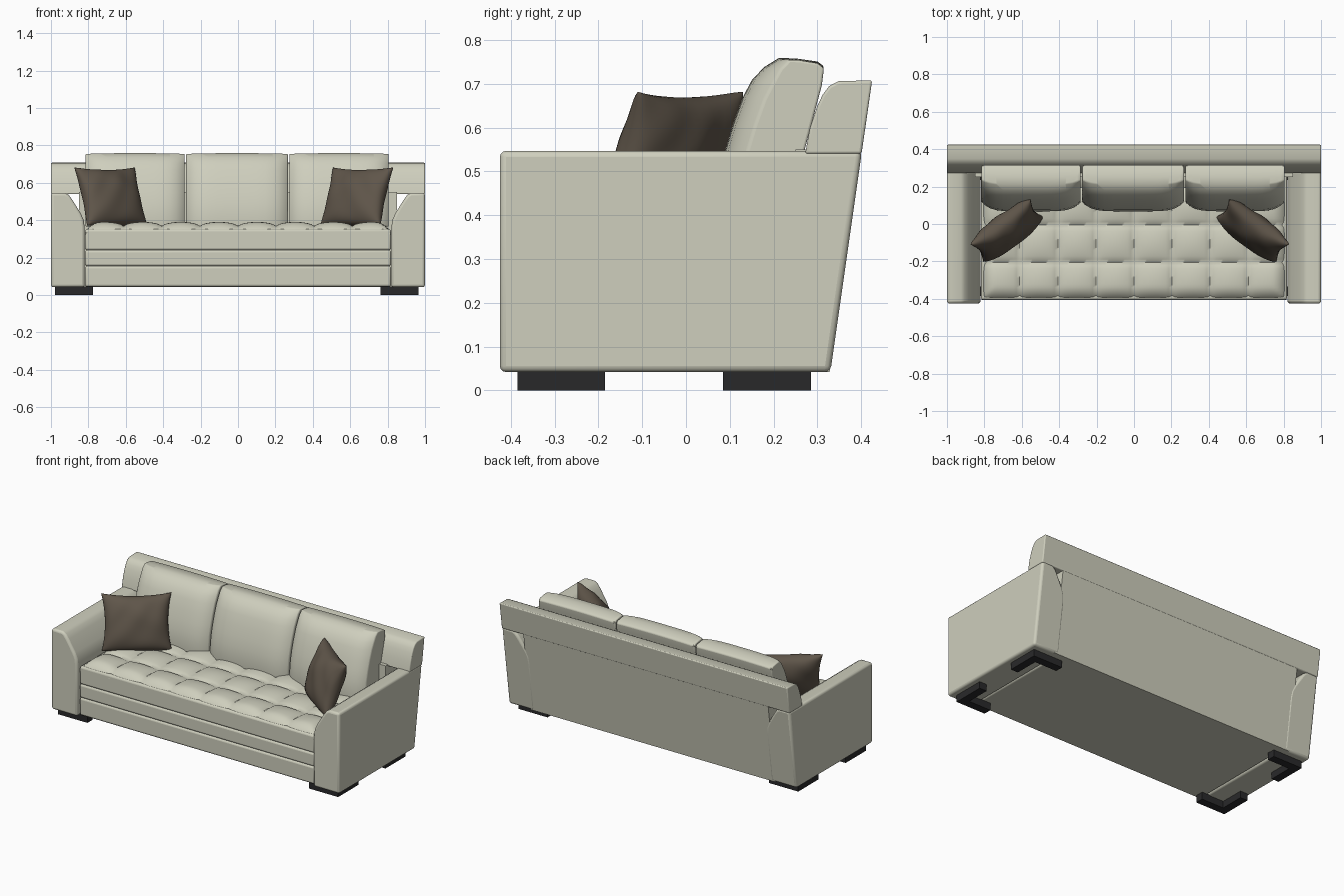
import bpy, bmesh, math
from mathutils import Vector

if "Cube" in bpy.data.objects:
    bpy.data.objects.remove(bpy.data.objects["Cube"])


def material(name, rgb):
    m = bpy.data.materials.new(name)
    m.diffuse_color = (*rgb, 1)
    m.use_nodes = True
    m.node_tree.nodes["Principled BSDF"].inputs["Base Color"].default_value = m.diffuse_color
    return m


CREAM = material("cream upholstery", (0.62, 0.62, 0.51))
BROWN = material("dark brown fabric", (0.115, 0.092, 0.068))
BLACK = material("black feet", (0.022, 0.022, 0.023))


def finish(name, bm, mat, bevel=0, segments=3, angle=40):
    bmesh.ops.recalc_face_normals(bm, faces=bm.faces)
    me = bpy.data.meshes.new(name)
    bm.to_mesh(me)
    bm.free()
    ob = bpy.data.objects.new(name, me)
    bpy.context.collection.objects.link(ob)
    me.materials.append(mat)
    if bevel:
        b = ob.modifiers.new("soft edges", 'BEVEL')
        b.width, b.segments, b.limit_method = bevel, segments, 'ANGLE'
        b.angle_limit = math.radians(35)
    bpy.ops.object.select_all(action='DESELECT')
    ob.select_set(True)
    bpy.context.view_layer.objects.active = ob
    bpy.ops.object.shade_smooth_by_angle(angle=math.radians(angle))
    return ob


def loft(name, rings, mat, bevel=0, **kw):
    """Skin a list of equal-length closed rings and cap both ends."""
    bm = bmesh.new()
    vs = [[bm.verts.new(p) for p in r] for r in rings]
    n = len(vs[0])
    for a, b in zip(vs, vs[1:]):
        for i in range(n):
            bm.faces.new((a[i], a[(i + 1) % n], b[(i + 1) % n], b[i]))
    bm.faces.new(vs[0])
    bm.faces.new(vs[-1])
    return finish(name, bm, mat, bevel, **kw)


def prism_x(name, yz, x0, x1, mat, bevel=0, **kw):
    return loft(name, [[(x, y, z) for y, z in yz] for x in (x0, x1)], mat, bevel, **kw)


def rect(y0, y1, z0, z1):
    return [(y0, z0), (y1, z0), (y1, z1), (y0, z1)]


def back_y(z):
    """Raked plane of the sofa's rear."""
    return 0.33 + (z - 0.045) * 0.143


# arms: sloped inner shoulder, raked rear
ARM = [(1, 0.042), (1, 0.547), (0.925, 0.547), (0.905, 0.535), (0.885, 0.508),
       (0.84, 0.435), (0.825, 0.40), (0.82, 0.36), (0.82, 0.042)]
for side, s in (("left", -1), ("right", 1)):
    loft(side + "_arm", [[(s * x, -0.425, z) for x, z in ARM],
                         [(s * x, back_y(z), z) for x, z in ARM]], CREAM, 0.014)

# back: full-width top rail over the arms, lower panel between them
RAIL = [(0.272, 0.54), (0.283, 0.60), (0.30, 0.65), (0.312, 0.675), (0.327, 0.695),
        (0.348, 0.706), (0.425, 0.708), (back_y(0.54), 0.54)]
prism_x("back_rail", RAIL, -1, 1, CREAM, 0.006)
LOWER = [(0.25, 0.042), (0.25, 0.55), (back_y(0.55) - 0.002, 0.55), (0.328, 0.042)]
prism_x("back_panel", LOWER, -0.85, 0.85, CREAM)

# base bands and seat slab
for name, z0, z1 in (("base_rail", 0.045, 0.155), ("middle_band", 0.155, 0.24),
                     ("seat_slab", 0.24, 0.352)):
    prism_x(name, rect(-0.405, 0.29, z0, z1), -0.818, 0.818, CREAM, 0.012)

# tufted seat top: 8 columns of squares, rounded off at the front and sides
bm = bmesh.new()
NX, NY, X0, Y0, CELL = 96, 42, -0.815, -0.405, 0.2
grid = []
for j in range(NY + 1):
    row = []
    for i in range(NX + 1):
        u, v = i / 12, j / 12
        su = abs(math.sin(math.pi * u)) ** 0.55
        sv = abs(math.sin(math.pi * v)) ** 0.55
        edge = min(u, 8 - u, v) / 0.35
        drop = 0.03 * max(0, 1 - edge) ** 2
        z = 0.362 + 0.006 * su + 0.007 * sv + 0.016 * su * sv - drop
        row.append(bm.verts.new((X0 + u * 0.20375, Y0 + v * CELL, z)))
    grid.append(row)
for a, b in zip(grid, grid[1:]):
    for i in range(NX):
        bm.faces.new((a[i], a[i + 1], b[i + 1], b[i]))
rim = bmesh.ops.extrude_edge_only(bm, edges=[e for e in bm.edges if e.is_boundary])
for v in rim["geom"]:
    if isinstance(v, bmesh.types.BMVert):
        v.co.z = 0.325
bmesh.ops.holes_fill(bm, edges=[e for e in bm.edges if e.is_boundary], sides=0)
finish("tufted_seat", bm, CREAM, angle=60)

# three back cushions with bulging fronts
CUSHION = [(0.25, 0.37), (0.07, 0.37), (0.068, 0.42), (0.076, 0.49), (0.09, 0.55),
           (0.108, 0.61), (0.13, 0.67), (0.15, 0.708), (0.178, 0.738), (0.212, 0.759),
           (0.25, 0.758), (0.30, 0.751), (0.315, 0.74), (0.31, 0.70), (0.27, 0.55)]
for name, x0, x1 in (("left", -0.815, -0.285), ("middle", -0.277, 0.267), ("right", 0.275, 0.805)):
    rings = []
    for k in range(17):
        s = math.sin(math.pi / 2 * (k / 8 - 1))
        push = 0.05 * abs(s) ** 6
        x = (x0 + x1) / 2 + s * (x1 - x0) / 2
        rings.append([(x, y + push * max(0, min(1, (0.27 - y) / 0.12)),
                       z - 0.004 * s * s) for y, z in CUSHION])
    loft(name + "_back_cushion", rings, CREAM, 0.012)


# throw pillows: two puffed sheets joined at a pinched rim
def pillow(name, centre, mirror):
    w = Vector((0.8, 0.6, 0))
    up = Vector((-0.065, 0.087, 0.295)).normalized()
    n = w.cross(up)
    bm = bmesh.new()
    N = 24
    for face in (-1, 1):
        vs = []
        for j in range(N + 1):
            for i in range(N + 1):
                u = math.sin(math.pi / 2 * (2 * i / N - 1))
                v = math.sin(math.pi / 2 * (2 * j / N - 1))
                a, b = 1 - u * u, 1 - v * v
                puff = 0.078 * (a * b) ** 0.42
                crease = 0.006 * math.sin(5 * u + 3 * v * u + face) * math.sin(4 * v - 2 * u) * (a * b) ** 0.3
                p = (w * u * 0.20 * (1 - 0.10 * b) + up * v * 0.165 * (1 - 0.11 * a * (v > 0))
                     + n * (face * puff + crease * (a * b > 1e-6)))
                vs.append(bm.verts.new((centre[0] + mirror * p.x, centre[1] + p.y, centre[2] + p.z)))
        for j in range(N):
            for i in range(N):
                k = j * (N + 1) + i
                bm.faces.new((vs[k], vs[k + 1], vs[k + N + 2], vs[k + N + 1]))
    bmesh.ops.remove_doubles(bm, verts=bm.verts, dist=1e-5)
    finish(name, bm, BROWN, angle=80)


pillow("left_throw_pillow", (-0.68, -0.035, 0.527), 1)
pillow("right_throw_pillow", (0.635, -0.035, 0.527), -1)

# L-shaped corner feet
for side, s in (("left", -1), ("right", 1)):
    for end, yc, t in (("front", -0.385, 1), ("rear", 0.285, -1)):
        xo = s * 0.972 - 0.007
        ell = [(0, 0), (0.203, 0), (0.203, 0.05), (0.05, 0.05), (0.05, 0.2), (0, 0.2)]
        loft(f"{end}_{side}_foot", [[(xo - s * a, yc + t * b, z) for a, b in ell]
                                    for z in (0, 0.046)], BLACK)
